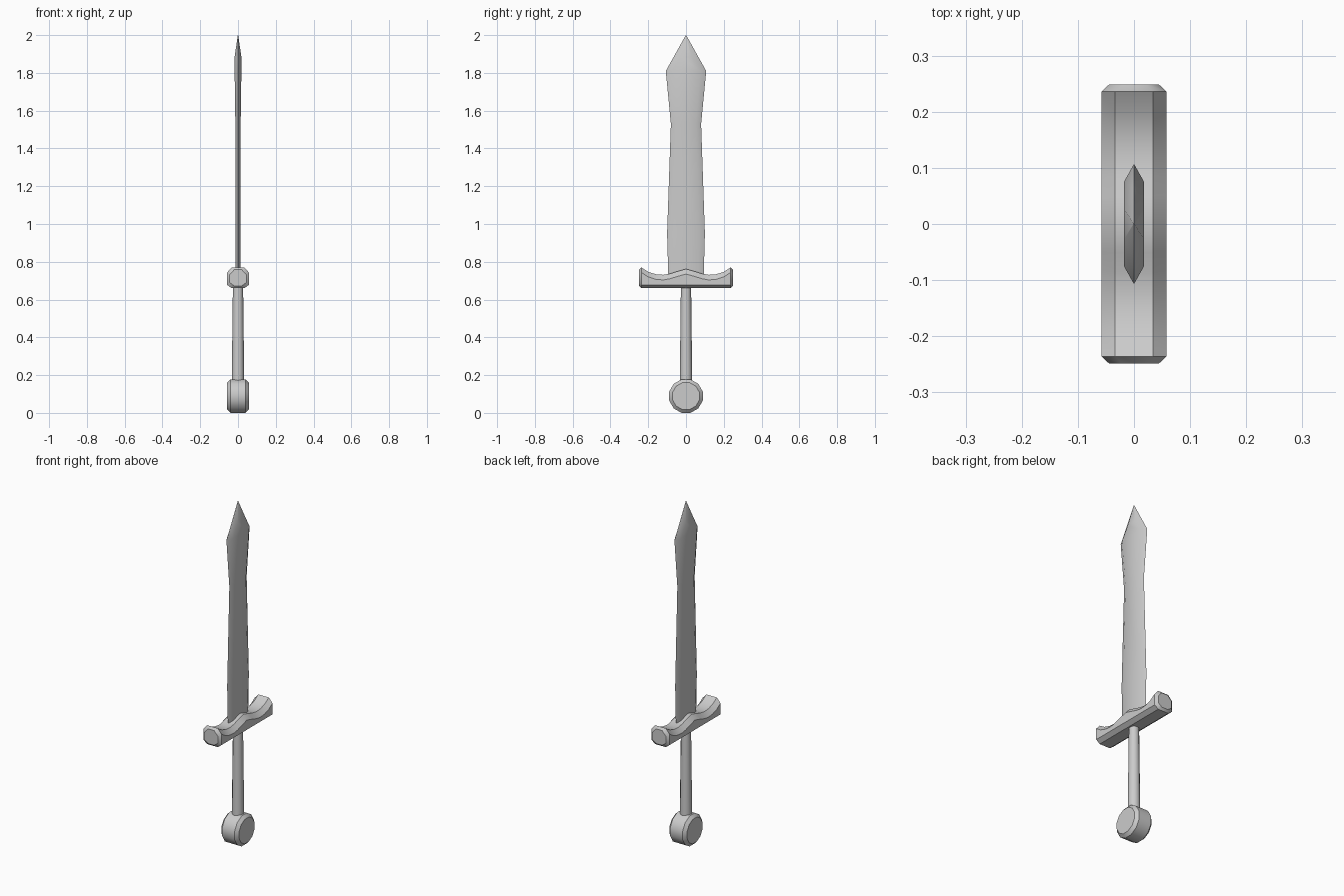
import bpy, bmesh
from math import cos, sin, pi

if "Cube" in bpy.data.objects:
    bpy.data.objects.remove(bpy.data.objects["Cube"])


def loft(name, rings, angle=0.6):
    """Skin a list of equal-length vertex rings and cap both ends."""
    bm = bmesh.new()
    vr = [[bm.verts.new(p) for p in r] for r in rings]
    n = len(vr[0])
    for a, b in zip(vr, vr[1:]):
        for i in range(n):
            j = (i + 1) % n
            bm.faces.new((a[i], a[j], b[j], b[i]))
    bm.faces.new(vr[0])
    bm.faces.new(vr[-1])
    bmesh.ops.remove_doubles(bm, verts=bm.verts, dist=1e-5)
    bmesh.ops.recalc_face_normals(bm, faces=bm.faces)
    me = bpy.data.meshes.new(name)
    bm.to_mesh(me)
    bm.free()
    ob = bpy.data.objects.new(name, me)
    bpy.context.collection.objects.link(ob)
    bpy.ops.object.select_all(action='DESELECT')
    ob.select_set(True)
    bpy.context.view_layer.objects.active = ob
    bpy.ops.object.shade_smooth_by_angle(angle=angle)
    return ob


# Blade: flat hexagonal sections (z, edge half-width, flat half-width, half-thickness)
def blade_ring(z, e, f, t):
    return [(0, e, z), (t, f, z), (t, -f, z), (0, -e, z), (-t, -f, z), (-t, f, z)]


loft("blade", [blade_ring(*s) for s in (
    (0.70, 0.093, 0.065, 0.013), (0.95, 0.10, 0.070, 0.013),
    (1.53, 0.08, 0.052, 0.014), (1.81, 0.107, 0.075, 0.018),
    (1.885, 0.065, 0.028, 0.018), (1.999, 0.0015, 0.0007, 0.001))])


# Crossguard: chamfered block with a wavy top, lofted along y
def guard_ring(y, top, w=0.058, inset=0.0):
    c, b, t = 0.024, 0.66 + inset, top - inset
    half = [(w - c, b), (w, b + 0.018), (w, t - 0.027), (w - c, t)]
    return [(x, y, z) for x, z in half] + [(-x, y, z) for x, z in reversed(half)]


side = [(0.05, 0.748), (0.085, 0.737), (0.12, 0.731), (0.16, 0.734),
        (0.20, 0.747), (0.236, 0.77)]
stations = [(-y, t) for y, t in reversed(side)] + [(0, 0.762)] + side
rings = [guard_ring(*s) for s in stations]
cap = [guard_ring(s * 0.249, 0.77, 0.044, 0.012) for s in (-1, 1)]
loft("crossguard", [cap[0]] + rings + [cap[1]])

# Grip: slightly tapered round rod
loft("grip", [[(r * cos(i * pi / 6), r * sin(i * pi / 6), z) for i in range(12)]
              for z, r in ((0.165, 0.033), (0.42, 0.030), (0.68, 0.027))], 0.9)

# Pommel: faceted disc across x with chamfered rims
SIDES = 12
loft("pommel", [[(x, r * cos((i + .5) * 2 * pi / SIDES), 0.092 + r * sin((i + .5) * 2 * pi / SIDES))
                 for i in range(SIDES)]
                for x, r in ((-0.057, 0.074), (-0.04, 0.092), (0.04, 0.092), (0.057, 0.074))], 0.6)

# Rest the pommel exactly on the ground
low = min(v.co.z for v in bpy.data.objects["pommel"].data.vertices)
for v in bpy.data.objects["pommel"].data.vertices:
    v.co.z -= low
